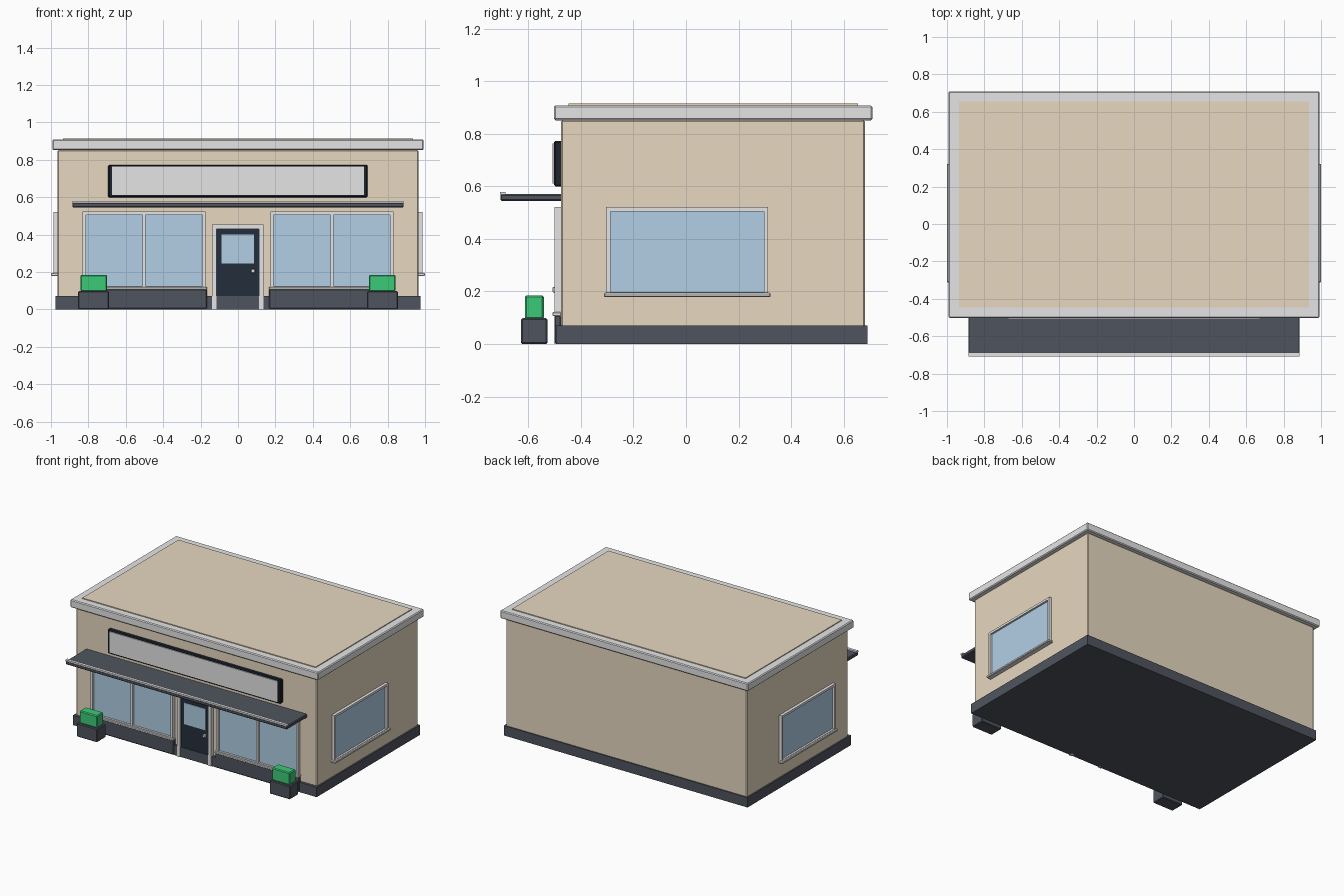
import bpy

if "Cube" in bpy.data.objects:
    bpy.data.objects.remove(bpy.data.objects["Cube"], do_unlink=True)


def material(name, r, g, b):
    # sRGB bytes to linear colour
    rgb = [((c / 255 + 0.055) / 1.055) ** 2.4 for c in (r, g, b)]
    m = bpy.data.materials.new(name)
    m.use_nodes = True
    m.diffuse_color = (*rgb, 1)
    m.node_tree.nodes["Principled BSDF"].inputs["Base Color"].default_value = (*rgb, 1)
    return m


BEIGE = material("beige wall", 232, 217, 193)
TRIM = material("light grey trim", 229, 229, 230)
SLATE = material("slate grey", 79, 84, 94)
DARK = material("dark navy", 36, 47, 59)
BLACK = material("near black frame", 28, 36, 45)
GLASS = material("blue glass", 177, 207, 229)
GREEN = material("leaf green", 59, 203, 121)


def box(name, x, y, z, mat, bevel=0.0):
    """Box from (min, max) ranges, with optional chamfered edges."""
    bpy.ops.mesh.primitive_cube_add(size=1, location=[sum(r) / 2 for r in (x, y, z)])
    ob = bpy.context.object
    ob.name = name
    ob.scale = [r[1] - r[0] for r in (x, y, z)]
    bpy.ops.object.transform_apply(location=False, rotation=False, scale=True)
    ob.data.materials.append(mat)
    if bevel:
        mod = ob.modifiers.new("Chamfered edges", "BEVEL")
        mod.width = bevel
        mod.segments = 1


def frame(name, u, z, depth, bar, axis="x", bottom=True):
    """Rectangular trim frame of bars; u runs along x (front) or y (sides)."""
    def bar_box(part, ur, zr):
        x, y = (ur, depth) if axis == "x" else (depth, ur)
        box(f"{name}_{part}", x, y, zr, TRIM)
    bar_box("jamb_a", (u[0], u[0] + bar), z)
    bar_box("jamb_b", (u[1] - bar, u[1]), z)
    inner = (u[0] + bar, u[1] - bar)
    bar_box("head", inner, (z[1] - bar, z[1]))
    if bottom:
        bar_box("base", inner, (z[0], z[0] + bar))


# Building shell
box("walls", (-0.965, 0.965), (-0.475, 0.681), (0.002, 0.852), BEIGE, 0.006)
box("plinth", (-0.976, 0.976), (-0.494, 0.69), (0, 0.071), SLATE)
box("cornice", (-0.993, 0.993), (-0.502, 0.709), (0.851, 0.908), TRIM, 0.006)
box("roof_panel", (-0.935, 0.935), (-0.447, 0.654), (0.9, 0.914), BEIGE)

# Sign
box("sign_frame", (-0.694, 0.692), (-0.502, -0.47), (0.599, 0.773), BLACK, 0.006)
box("sign_panel", (-0.673, 0.673), (-0.508, -0.5), (0.611, 0.763), TRIM)

# Awning
box("awning", (-0.886, 0.886), (-0.706, -0.47), (0.544, 0.57), SLATE, 0.005)
box("awning_lip", (-0.886, 0.886), (-0.708, -0.687), (0.568, 0.579), TRIM)

# Door
frame("door_frame", (-0.138, 0.136), (0, 0.455), (-0.501, -0.47), 0.024, bottom=False)
box("door", (-0.114, 0.112), (-0.49, -0.47), (0.002, 0.431), DARK)
box("door_glass", (-0.088, 0.085), (-0.494, -0.488), (0.245, 0.4), GLASS)
box("door_handle", (0.07, 0.092), (-0.508, -0.488), (0.195, 0.217), TRIM, 0.003)

for side, label in ((-1, "right"), (1, "left")):
    def span(a, b):
        return tuple(sorted((side * a, side * b)))

    # Shop window with mullion, sill and panel below
    frame(f"{label}_shop_window", span(0.173, 0.831), (0.108, 0.522), (-0.5, -0.47), 0.017)
    box(f"{label}_shop_glass", span(0.18, 0.82), (-0.485, -0.47), (0.115, 0.515), GLASS)
    box(f"{label}_shop_mullion", span(0.494, 0.51), (-0.5, -0.47), (0.12, 0.51), TRIM)
    box(f"{label}_shop_sill", span(0.166, 0.838), (-0.508, -0.475), (0.106, 0.121), TRIM, 0.003)
    box(f"{label}_shop_panel", span(0.166, 0.838), (-0.501, -0.475), (0.004, 0.108), SLATE, 0.004)

    # Side window
    frame(f"{label}_side_window", (-0.304, 0.312), (0.182, 0.521), span(0.955, 0.986), 0.016, "y")
    box(f"{label}_side_glass", span(0.955, 0.972), (-0.295, 0.303), (0.19, 0.512), GLASS)
    box(f"{label}_side_sill", span(0.96, 1.0), (-0.312, 0.322), (0.178, 0.195), TRIM, 0.004)

    # Planter with clipped shrub
    box(f"{label}_planter", span(0.69, 0.855), (-0.627, -0.527), (0, 0.098), SLATE, 0.005)
    box(f"{label}_shrub", span(0.7, 0.842), (-0.613, -0.541), (0.095, 0.185), GREEN, 0.006)
